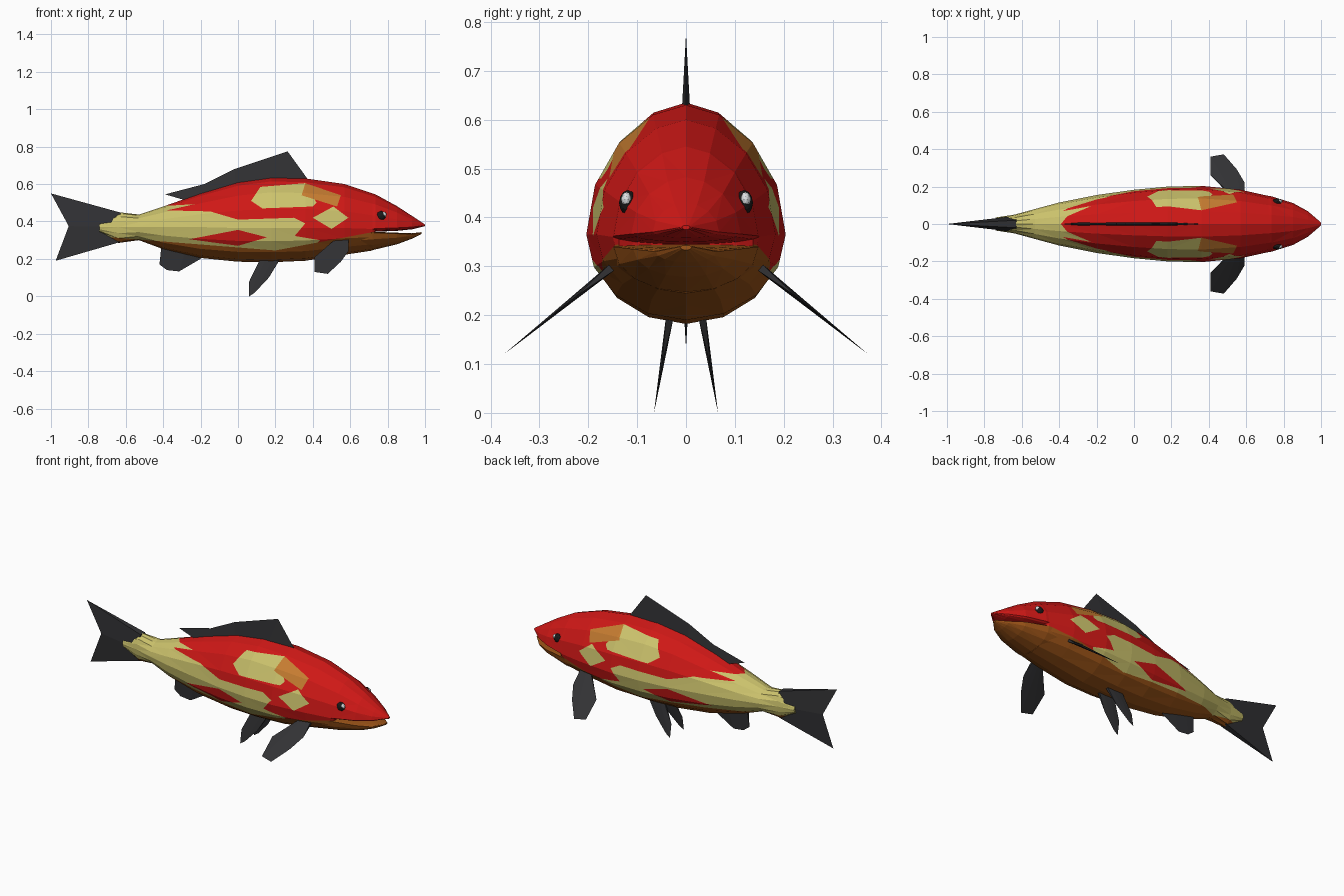
import bpy, bmesh, math
from mathutils import Vector

if "Cube" in bpy.data.objects:
    bpy.data.objects.remove(bpy.data.objects["Cube"])


def material(name, rgb):
    m = bpy.data.materials.new(name)
    m.diffuse_color = (*rgb, 1)
    m.use_nodes = True
    m.node_tree.nodes["Principled BSDF"].inputs["Base Color"].default_value = m.diffuse_color
    return m


RED = material("red", (0.62, 0.009, 0.008))
YELLOW = material("pale_yellow", (0.60, 0.54, 0.15))
ORANGE = material("orange", (0.56, 0.20, 0.03))
BROWN = material("belly_brown", (0.34, 0.09, 0.009))
DARK = material("fin_dark", (0.032, 0.032, 0.035))
BLACK = material("eye_black", (0.01, 0.01, 0.01))
WHITE = material("eye_white", (0.75, 0.78, 0.8))
SKIN = [RED, YELLOW, ORANGE, BROWN]


def finish(bm, name, mats):
    bmesh.ops.recalc_face_normals(bm, faces=bm.faces)
    me = bpy.data.meshes.new(name)
    bm.to_mesh(me)
    bm.free()
    for m in mats:
        me.materials.append(m)
    ob = bpy.data.objects.new(name, me)
    bpy.context.collection.objects.link(ob)
    return ob


def loft(stations, sides=16):
    """Egg-shaped rings from (x, half width, top, widest height, bottom)."""
    bm = bmesh.new()
    rings = []
    for x, w, top, mid, bot in stations:
        ring = []
        for k in range(sides):
            a = 2 * math.pi * k / sides
            c, s = math.cos(a), math.sin(a)
            y = math.copysign(abs(c) ** (1.15 if s > 0 else 1.0), c) * w
            z = mid + s * ((top - mid) if s > 0 else (mid - bot))
            ring.append(bm.verts.new((x, y, z)))
        rings.append(ring)
    for a, b in zip(rings, rings[1:]):
        for k in range(sides):
            j = (k + 1) % sides
            bm.faces.new((a[k], a[j], b[j], b[k]))
    bm.faces.new(rings[0])
    bm.faces.new(rings[-1])
    bmesh.ops.triangulate(bm, faces=bm.faces[:])
    return bm


# Body with the upper jaw
body = loft([
    (-.74, .035, .40, .37, .34), (-.64, .05, .45, .37, .285),
    (-.53, .08, .437, .37, .30), (-.40, .115, .48, .37, .252),
    (-.20, .155, .55, .37, .205), (0, .183, .61, .365, .185),
    (.18, .20, .635, .365, .182), (.36, .204, .63, .365, .19),
    (.57, .183, .60, .365, .222), (.72, .15, .55, .36, .245),
    (.735, .148, .545, .362, .345), (.85, .112, .482, .366, .35),
    (.93, .068, .43, .37, .358), (1.0, .008, .384, .38, .375)])

# Colour patches: convex outlines in side view, first match wins
patches = [
    (3, [(-.8, 0), (-.8, .325), (.2, .245), (.2, 0)]),
    (3, [(.2, 0), (.2, .245), (.73, .345), (.73, 0)]),
    (0, [(-.26, .305), (0, .355), (.155, .315), (0, .27)]),
    (2, [(.36, .605), (.55, .54), (.53, .48), (.34, .54)]),
    (1, [(-.8, .2), (-.8, .47), (-.4, .46), (-.17, .46), (0, .41), (0, .2)]),
    (1, [(0, .2), (0, .41), (.3, .42), (.36, .39), (.2, .2)]),
    (1, [(.1, .24), (.1, .315), (.26, .33), (.44, .30), (.4, .26)]),
    (1, [(-.8, .46), (-.45, .48), (-.12, .57), (-.1, .56), (-.15, .51), (-.4, .455), (-.8, .4)]),
    (1, [(.07, .51), (.12, .585), (.36, .605), (.42, .5), (.4, .48), (.13, .47)]),
    (1, [(.40, .42), (.51, .48), (.59, .42), (.5, .36)])]


def inside(p, poly):
    signs = []
    for (ax, az), (bx, bz) in zip(poly, poly[1:] + poly[:1]):
        signs.append((bx - ax) * (p.z - az) - (bz - az) * (p.x - ax) > 0)
    return all(signs) or not any(signs)


def near(f, poly):
    xs, zs = [p[0] for p in poly], [p[1] for p in poly]
    fx, fz = [v.co.x for v in f.verts], [v.co.z for v in f.verts]
    return (max(fx) > min(xs) and min(fx) < max(xs)
            and max(fz) > min(zs) and min(fz) < max(zs))


# Cut the skin along the patch outlines, then colour the pieces
for _, poly in patches:
    for (ax, az), (bx, bz) in zip(poly, poly[1:] + poly[:1]):
        faces = [f for f in body.faces if near(f, poly)]
        edges = list({e for f in faces for e in f.edges})
        verts = list({v for f in faces for v in f.verts})
        bmesh.ops.bisect_plane(body, geom=verts + edges + faces, dist=1e-5,
                               plane_co=(ax, 0, az),
                               plane_no=Vector((bz - az, 0, ax - bx)).normalized())
for f in body.faces:
    c = f.calc_center_median()
    f.material_index = next((m for m, poly in patches if inside(c, poly)), 0)
finish(body, "body", SKIN)

# Lower jaw
jaw = loft([
    (.60, .155, .34, .33, .24), (.72, .148, .345, .34, .247),
    (.85, .108, .34, .335, .278), (.93, .062, .337, .33, .308),
    (.98, .012, .343, .34, .333)])
finish(jaw, "lower_jaw", [BROWN])


def fin(name, root, tip, thick, y0=0, z0=0, slope=0, side=1):
    """Wedge fin: thick root row to sharp tip row, leaning outward by slope."""
    bm = bmesh.new()
    n = Vector((0, 1, slope)).normalized()
    if not isinstance(thick, (list, tuple)):
        thick = [thick] * len(root)

    def add(x, z, off):
        p = Vector((x, y0 + (z0 - z) * slope, z)) + n * off
        return bm.verts.new((p.x, p.y * side, p.z))

    left = [add(x, z, t) for (x, z), t in zip(root, thick)]
    right = [add(x, z, -t) for (x, z), t in zip(root, thick)]
    edge = [add(x, z, 0) for x, z in tip]
    for i in range(len(root) - 1):
        for r in (left, right):
            bm.faces.new((r[i], r[i + 1], edge[i + 1], edge[i]))
        bm.faces.new((left[i], left[i + 1], right[i + 1], right[i]))
    for i in (0, -1):
        bm.faces.new((left[i], right[i], edge[i]))
    finish(bm, name, [DARK])


# Fins on the centre line
fin("dorsal_fin",
    [(-.27, .51), (-.18, .53), (-.02, .58), (.2, .61), (.37, .60)],
    [(-.39, .545), (-.18, .60), (-.02, .68), (.265, .775), (.37, .63)], .009)
fin("tail_fin", [(-.63, .29), (-.62, .37), (-.63, .448)],
    [(-.975, .19), (-.905, .375), (-1, .55)], [.02, .045, .02])
fin("anal_fin", [(-.41, .265), (-.36, .26), (-.28, .25), (-.19, .215)],
    [(-.42, .17), (-.38, .14), (-.315, .133), (-.2, .2)], .007)

# Paired fins and eyes
for side, tag in ((1, "left"), (-1, "right")):
    fin("pelvic_fin_" + tag, [(.225, .2), (.19, .2), (.15, .2), (.12, .2)],
        [(.165, .10), (.09, .02), (.06, 0), (.06, .08)],
        .008, .035, .185, .165, side)
    fin("pectoral_fin_" + tag,
        [(.59, .30), (.57, .30), (.55, .30), (.53, .295), (.51, .29)],
        [(.59, .24), (.55, .185), (.48, .12), (.41, .13), (.41, .21)],
        .008, .155, .295, 1.243, side)
    for name, mat, pos, r in (("eye_", BLACK, (.765, .119, .43), .026),
                              ("eye_glint_", WHITE, (.779, .122, .437), .015)):
        bm = bmesh.new()
        bmesh.ops.create_icosphere(bm, subdivisions=2, radius=r)
        for v in bm.verts:
            v.co = Vector((v.co.x + pos[0], (v.co.y * .7 + pos[1]) * side, v.co.z + pos[2]))
        finish(bm, name + tag, [mat])
